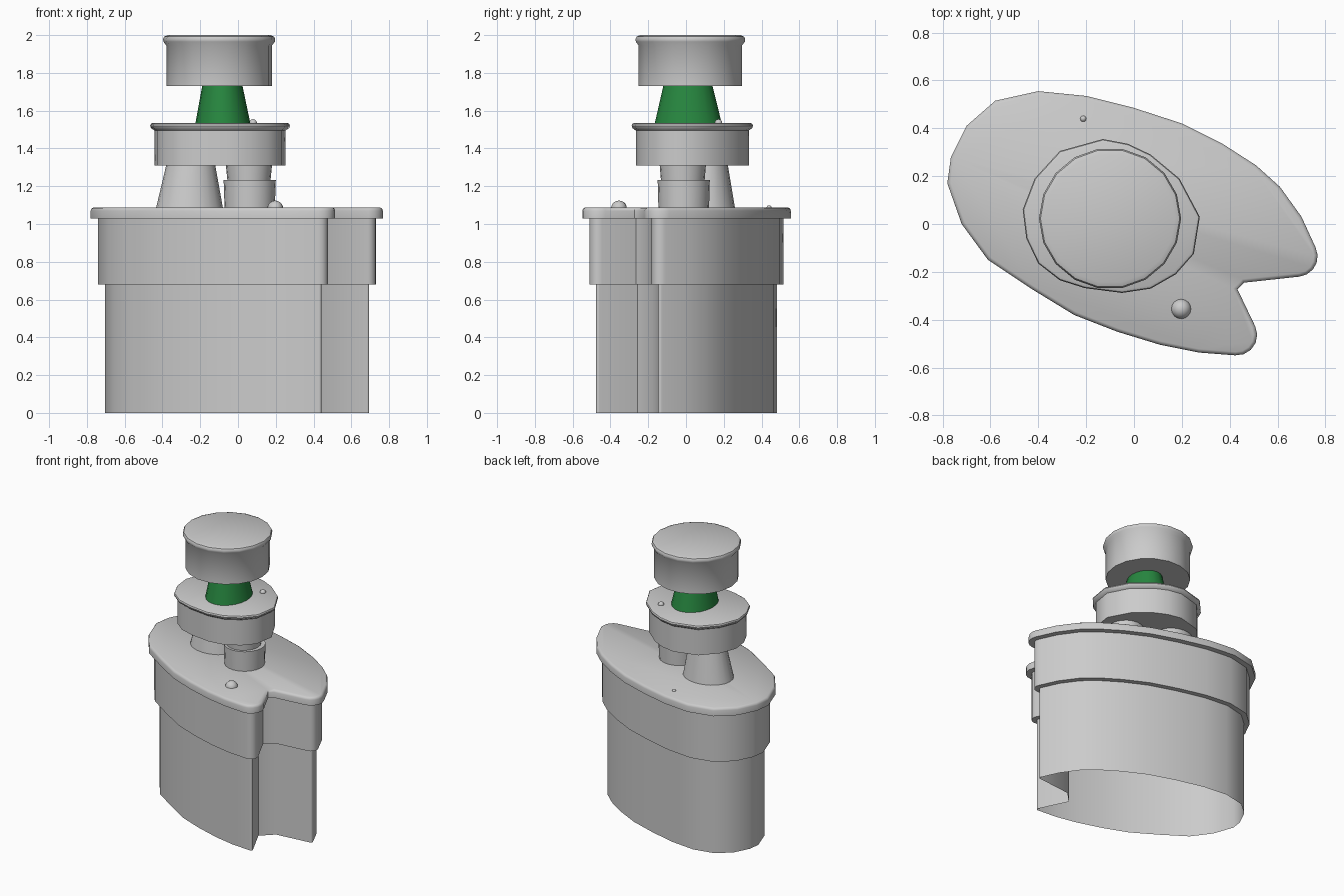
import bpy, bmesh, math
from mathutils import Vector

if "Cube" in bpy.data.objects:
    bpy.data.objects.remove(bpy.data.objects["Cube"])


def loft(name, rings, cap_bottom=True):
    """Skin a stack of equal-length counter-clockwise rings, bottom to top."""
    bm = bmesh.new()
    loops = [[bm.verts.new(p) for p in ring] for ring in rings]
    n = len(loops[0])
    for a, b in zip(loops, loops[1:]):
        for i in range(n):
            j = (i + 1) % n
            bm.faces.new((a[i], a[j], b[j], b[i]))
    bm.faces.new(loops[-1])
    if cap_bottom:
        bm.faces.new(loops[0][::-1])
    mesh = bpy.data.meshes.new(name)
    bm.to_mesh(mesh)
    bm.free()
    return add(name, mesh)


def add(name, mesh):
    obj = bpy.data.objects.new(name, mesh)
    bpy.context.collection.objects.link(obj)
    bpy.ops.object.select_all(action='DESELECT')
    obj.select_set(True)
    bpy.context.view_layer.objects.active = obj
    bpy.ops.object.shade_smooth_by_angle(angle=math.radians(40))
    return obj


def offset(points, d, round_corners=False):
    """Mitre-offset an outline; sharp convex corners may become arcs."""
    pts = [Vector(p) for p in points]
    out = []
    for i, p in enumerate(pts):
        e1 = (p - pts[i - 1]).normalized()
        e2 = (pts[(i + 1) % len(pts)] - p).normalized()
        n1, n2 = Vector((e1.y, -e1.x)), Vector((e2.y, -e2.x))
        turn = math.atan2(e1.x * e2.y - e1.y * e2.x, e1.dot(e2))
        if round_corners and turn > 1.2:
            start = math.atan2(n1.y, n1.x)
            for k in range(6):
                a = start + turn * k / 5
                out.append(p + d * Vector((math.cos(a), math.sin(a))))
        else:
            out.append(p + (n1 + n2) * (d / (1 + n1.dot(n2))))
    return out


def outline_loft(name, outline, profile, rounded=False, cap_bottom=True):
    return loft(name, [[(p.x, p.y, z) for p in offset(outline, d, rounded)]
                       for d, z in profile], cap_bottom)


def oval(cx, cy, rx, ry, z, n):
    return [(cx + rx * math.cos(2 * math.pi * i / n),
             cy + ry * math.sin(2 * math.pi * i / n), z) for i in range(n)]


def ball(name, loc, r):
    bm = bmesh.new()
    bmesh.ops.create_uvsphere(bm, u_segments=16, v_segments=10, radius=r)
    bmesh.ops.translate(bm, verts=bm.verts, vec=loc)
    mesh = bpy.data.meshes.new(name)
    bm.to_mesh(mesh)
    bm.free()
    return add(name, mesh)


# Notched oval base: open underneath, two steps and a rounded rim
base_outline = [
    (-0.78, 0.17), (-0.72, 0.0), (-0.61, -0.15), (-0.43, -0.27),
    (-0.25, -0.38), (-0.07, -0.45), (0.11, -0.505), (0.27, -0.537),
    (0.57, -0.56), (0.432, -0.272), (0.46, -0.245), (0.81, -0.207),
    (0.755, -0.09), (0.70, 0.03), (0.61, 0.155), (0.51, 0.245),
    (0.37, 0.335), (0.20, 0.42), (0.0, 0.485), (-0.20, 0.535),
    (-0.40, 0.555), (-0.58, 0.515), (-0.70, 0.41), (-0.765, 0.28)]
core = offset(base_outline, -0.085)
outline_loft("base", core,
             [(0.012, 0), (0.012, 0.68), (0.047, 0.68), (0.047, 1.03),
              (0.085, 1.03), (0.085, 1.07), (0.081, 1.081), (0.07, 1.088)],
             rounded=True, cap_bottom=False)

# Stems holding the middle disc
loft("rear_stem", [oval(-0.257, 0.11, 0.178, 0.15, 1.08, 20),
                   oval(-0.25, 0.11, 0.128, 0.11, 1.32, 20)])
loft("front_collar", [oval(0.062, -0.012, 0.133, 0.134, 1.08, 20),
                      oval(0.062, -0.012, 0.138, 0.138, 1.232, 20)])
loft("front_stem", [oval(0.058, -0.017, 0.111, 0.113, 1.20, 20),
                    oval(0.058, -0.017, 0.123, 0.123, 1.32, 20)])

# Middle disc with a thin rim
disc_outline = [
    (-0.465, 0.06), (-0.45, -0.06), (-0.40, -0.165), (-0.31, -0.235),
    (-0.205, -0.268), (-0.05, -0.288), (0.07, -0.27), (0.175, -0.21),
    (0.25, -0.125), (0.275, 0.03), (0.19, 0.19), (0.07, 0.29),
    (-0.025, 0.335), (-0.13, 0.355), (-0.31, 0.305), (-0.415, 0.19)]
outline_loft("middle_disc", disc_outline,
             [(-0.022, 1.31), (-0.022, 1.495), (-0.004, 1.508),
              (0, 1.52), (-0.004, 1.53), (-0.014, 1.535)])

# Green tapered stem
green_stem = loft("green_stem", [oval(-0.08, 0.012, 0.146, 0.178, 1.53, 20),
                                 oval(-0.083, 0.01, 0.105, 0.128, 1.74, 20)])
green = bpy.data.materials.new("green")
green.diffuse_color = (0.02, 0.24, 0.05, 1)
green.use_nodes = True
green.node_tree.nodes["Principled BSDF"].inputs["Base Color"].default_value = green.diffuse_color
green_stem.data.materials.append(green)

# Top disc with a rounded rim
outline_loft("top_disc", [p[:2] for p in oval(-0.1, 0.023, 0.297, 0.295, 0, 18)],
             [(-0.017, 1.73), (-0.017, 1.945), (-0.002, 1.965),
              (0, 1.98), (-0.006, 1.992), (-0.025, 2.0)])

# Small beads on the surfaces
for name, loc, r in [("front_bead", (0.197, -0.355, 1.082), 0.042),
                     ("rear_bead", (-0.212, 0.44, 1.086), 0.013),
                     ("disc_bead", (0.08, 0.172, 1.535), 0.02)]:
    ball(name, loc, r)
